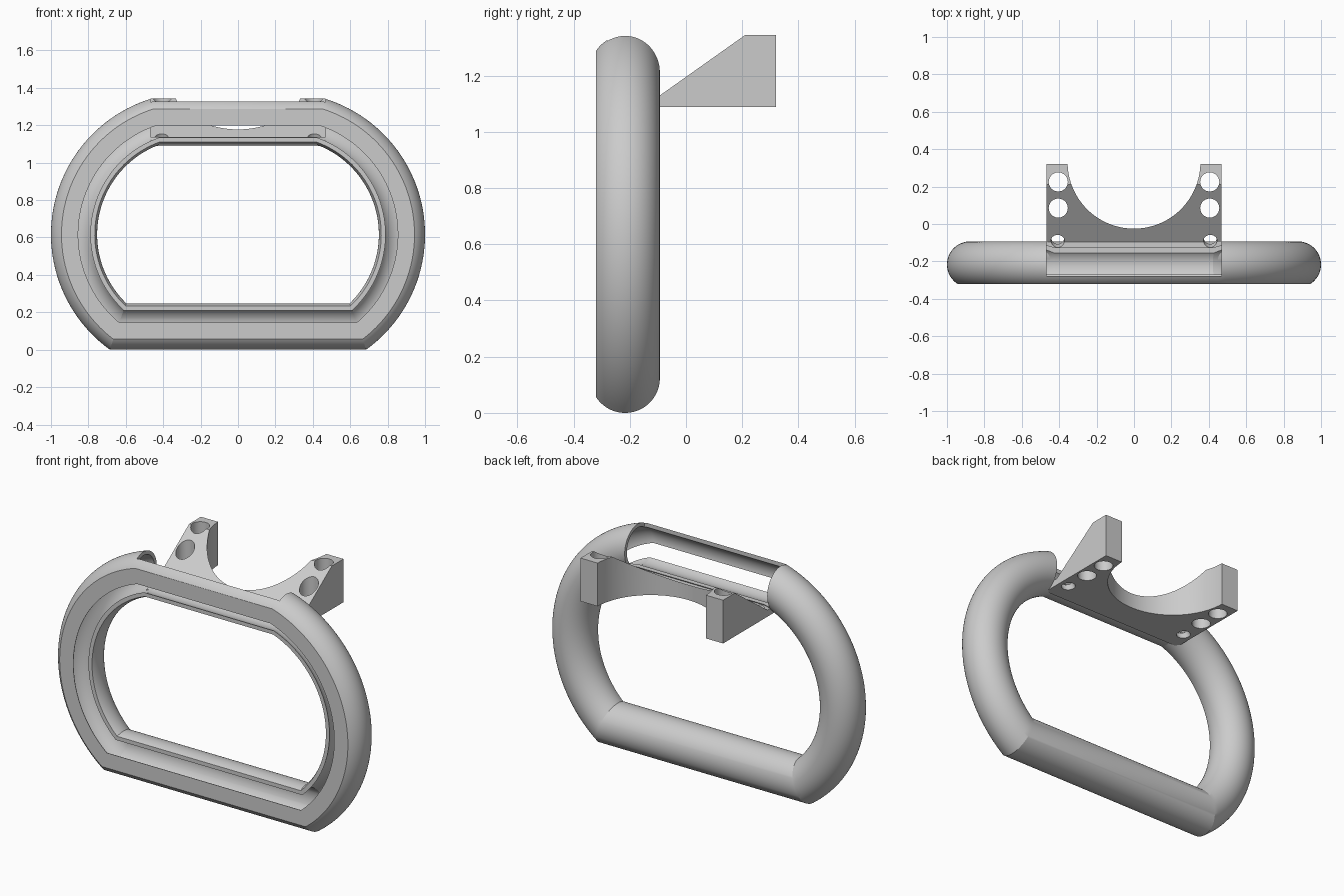
import bpy, bmesh, math
from mathutils import Matrix

cube = bpy.data.objects.get("Cube")
if cube:
    bpy.data.objects.remove(cube, do_unlink=True)

grey = bpy.data.materials.new("light grey")
grey.use_nodes = True
grey.diffuse_color = (0.6, 0.6, 0.6, 1)
grey.node_tree.nodes["Principled BSDF"].inputs["Base Color"].default_value = grey.diffuse_color

# Main dimensions of the hollow loop
TUBE, BORE, TUBE_Y = 0.1235, 0.103, -0.2165
ARC_X, ARC_Z, ARC_R = 0.24, 0.616, 0.6365
LOW_Z, HIGH_Z = 0.1235, 1.2205
HALF = 0.467
ARC_STEPS, TUBE_STEPS = 48, 56


def make_object(name, bm):
    bmesh.ops.recalc_face_normals(bm, faces=bm.faces)
    mesh = bpy.data.meshes.new(name)
    bm.to_mesh(mesh)
    bm.free()
    mesh.materials.append(grey)
    obj = bpy.data.objects.new(name, mesh)
    bpy.context.collection.objects.link(obj)
    return obj


def extrude_x(name, outline, half):
    """Prism along x from a (y, z) outline."""
    bm = bmesh.new()
    face = bm.faces.new([bm.verts.new((-half, y, z)) for y, z in outline])
    side = bmesh.ops.extrude_face_region(bm, geom=[face])["geom"]
    bmesh.ops.translate(bm, vec=(2 * half, 0, 0),
                        verts=[v for v in side if isinstance(v, bmesh.types.BMVert)])
    return make_object(name, bm)


def add_cylinder(bm, x, y, z, radius, depth, segments, tilt=0):
    place = Matrix.Translation((x, y, z)) @ Matrix.Rotation(tilt, 4, "X")
    bmesh.ops.create_cone(bm, cap_ends=True, segments=segments, radius1=radius,
                          radius2=radius, depth=depth, matrix=place)


def subtract(obj, cutter):
    mod = obj.modifiers.new("cut", "BOOLEAN")
    mod.operation, mod.solver, mod.object = "DIFFERENCE", "EXACT", cutter
    bpy.context.view_layer.objects.active = obj
    bpy.ops.object.modifier_apply(modifier=mod.name)
    bpy.data.objects.remove(cutter, do_unlink=True)


def smooth(obj, degrees):
    bpy.ops.object.select_all(action="DESELECT")
    obj.select_set(True)
    bpy.context.view_layer.objects.active = obj
    bpy.ops.object.shade_smooth_by_angle(angle=math.radians(degrees))


def arc(radius, start, end):
    return [(radius * math.cos(start + (end - start) * i / TUBE_STEPS),
             radius * math.sin(start + (end - start) * i / TUBE_STEPS))
            for i in range(TUBE_STEPS + 1)]


# Tube section as (outward, depth) points: open at the inner front, flat front face
LIP, FRONT, RIM = -0.055, -0.1035, -0.022
outer = arc(TUBE, math.pi - math.asin(LIP / TUBE), math.asin(FRONT / TUBE))
inner = arc(BORE, -math.acos(RIM / BORE), math.pi - math.asin(LIP / BORE))
section = outer + [(RIM, FRONT)] + inner


def loop_path(offset):
    """Two side arcs joined by straight bars, offset outward."""
    r = ARC_R + offset
    low = math.asin((LOW_Z - offset - ARC_Z) / r)
    high = math.asin((HIGH_Z + offset - ARC_Z) / r)
    right = []
    for i in range(ARC_STEPS + 1):
        a = low + (high - low) * i / ARC_STEPS
        right.append((ARC_X + r * math.cos(a), ARC_Z + r * math.sin(a)))
    return right + [(-x, z) for x, z in reversed(right)]


# Hollow loop swept from the section
bm = bmesh.new()
rings = [[bm.verts.new((x, TUBE_Y + depth, z)) for x, z in loop_path(out)]
         for out, depth in section]
for a, b in zip(rings, rings[1:] + rings[:1]):
    for i in range(len(a)):
        j = (i + 1) % len(a)
        bm.faces.new((a[i], a[j], b[j], b[i]))
loop = make_object("hollow_loop", bm)

# Open the top and back of the upper bar
opening = extrude_x("opening_cutter", [(-0.279, 1.137), (0, 1.137), (0, 1.5), (-0.279, 1.5)], HALF)
subtract(loop, opening)
smooth(loop, 15)

# Wedge bracket behind the upper bar
bracket = extrude_x("mount_bracket", [
    (-0.19, 1.088), (0.32, 1.088), (0.32, 1.344), (0.21, 1.344),
    (-0.095, 1.128), (-0.14, 1.128), (-0.19, 1.11)], HALF)

# Round cradle and screw holes
bm = bmesh.new()
add_cylinder(bm, 0, 0.33, 1.2, 0.355, 1, 96)
for side in (-1, 1):
    for y in (0.225, 0.085):
        add_cylinder(bm, side * 0.405, y, 1.2, 0.051, 1, 40)
    add_cylinder(bm, side * 0.408, -0.08, 1.115, 0.036, 0.3, 32, math.radians(25))
subtract(bracket, make_object("hole_cutter", bm))
smooth(bracket, 25)
